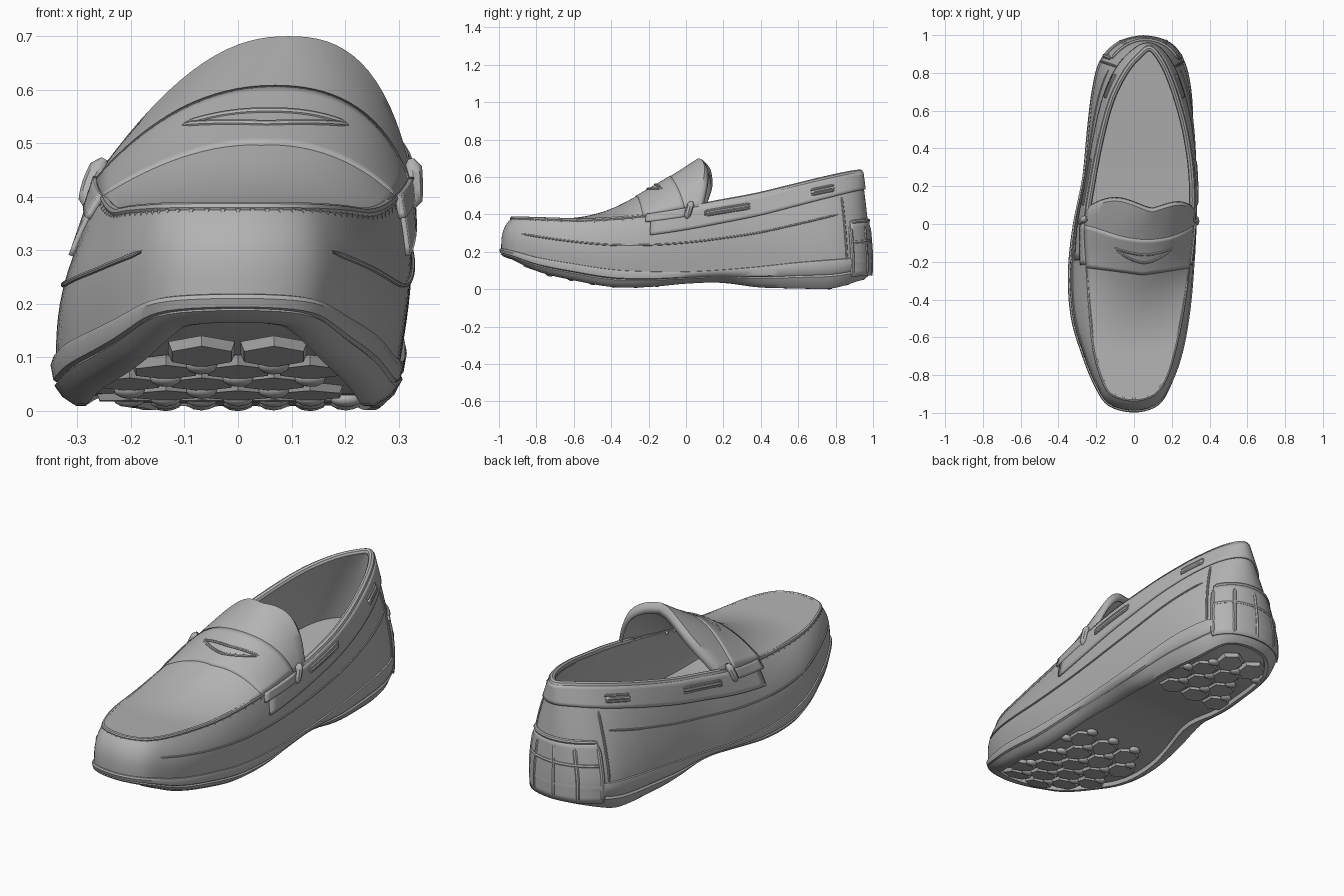
import bpy
import bmesh
from math import pi, cos, sin, acos, exp, floor, atan
from mathutils import Vector, Matrix

if "Cube" in bpy.data.objects:
    bpy.data.objects.remove(bpy.data.objects["Cube"])

grey = bpy.data.materials.new("soft grey")
grey.use_nodes = True
grey.diffuse_color = (.45, .45, .45, 1)
grey.node_tree.nodes["Principled BSDF"].inputs["Base Color"].default_value = (.45, .45, .45, 1)

# Half outlines, sampled at equal angles from toe to heel
WIDE_LEFT = [0, .12, .185, .24, .275, .295, .302, .305, .305, .295, .26, .185, .05]
WIDE_RIGHT = [0, -.13, -.2, -.265, -.325, -.34, -.315, -.265, -.24, -.215, -.175, -.085, .05]
RIM_LEFT = [0, .11, .175, .22, .26, .29, .315, .315, .285, .235, .18, .125, .08]
RIM_RIGHT = [0, -.12, -.175, -.215, -.235, -.25, -.26, -.225, -.18, -.125, -.05, .03, .08]
# Heights, sampled at equal steps along the length
BOTTOM = [.165, .09, .045, .012, .012, .03, .035, .01, .005, .005, .05]
SOLE_TOP = [.215, .165, .13, .10, .09, .09, .10, .115, .135, .15, .165]
RIM_TOP = [.38, .375, .37, .38, .40, .43, .465, .50, .545, .59, .625]
ARCH = [0, 0, .005, .045, .13, .22, .32, .4, .4, .4, .4]


def spline(get, t):
    i = floor(t)
    t -= i
    a, b, c, d = (get(i + k) for k in (-1, 0, 1, 2))
    return b + .5 * t * (c - a + t * (2 * a - 5 * b + 4 * c - d + t * (3 * (b - c) + d - a)))


def height(table, y):
    return spline(lambda i: table[max(0, min(10, i))], (max(-1, min(1, y)) + 1) * 5)


def outline(left, right, a):
    ring = left + right[-2:0:-1]
    return spline(lambda i: ring[i % 24], a / pi * 12)


def plan(a, f):
    f = max(0, f)
    g = f ** (2.2 + .9 * cos(a))
    x = (1 - g) * outline(WIDE_LEFT, WIDE_RIGHT, a) + g * outline(RIM_LEFT, RIM_RIGHT, a)
    x += .018 * max(0, sin(a)) * sin(pi * min(1, f))
    y = (1 - g) * -.988 * cos(a) + g * (.003 - .937 * cos(a))
    return Vector((x, y, 0))


def wall(a, f, off=0, z=None):
    """Point on the upper: a runs round the shoe, f runs from sole to rim."""
    p = plan(a, f)
    d = plan(a + .02, f) - plan(a - .02, f)
    p += Vector((d.y, -d.x, 0)).normalized() * off
    y = -cos(a)
    lo, hi = height(SOLE_TOP, y), height(RIM_TOP, y)
    p.z = lo + f * (hi - lo) if z is None else z
    return p


def angle(y):
    return acos(-y)


def spread(lo, hi, n):
    return [lo + (hi - lo) * i / n for i in range(n + 1)]


def finish(name, bm, weld=True):
    if weld:
        bmesh.ops.remove_doubles(bm, verts=bm.verts, dist=.0002)
    bmesh.ops.recalc_face_normals(bm, faces=bm.faces)
    me = bpy.data.meshes.new(name)
    bm.to_mesh(me)
    bm.free()
    ob = bpy.data.objects.new(name, me)
    bpy.context.collection.objects.link(ob)
    me.materials.append(grey)
    bpy.ops.object.select_all(action='DESELECT')
    ob.select_set(True)
    bpy.context.view_layer.objects.active = ob
    bpy.ops.object.shade_smooth_by_angle(angle=.7)
    return ob


def sheet(name, rows, thick=0):
    bm = bmesh.new()
    grid = [[bm.verts.new(p) for p in row] for row in rows]
    for r, s in zip(grid, grid[1:]):
        for i in range(len(r) - 1):
            bm.faces.new((r[i], r[i + 1], s[i + 1], s[i]))
    ob = finish(name, bm)
    if thick:
        mod = ob.modifiers.new("thickness", 'SOLIDIFY')
        mod.thickness, mod.offset = thick, 0


def tube(name, points, radius):
    rows = []
    for i, p in enumerate(points):
        d = (points[min(i + 1, len(points) - 1)] - points[max(i - 1, 0)]).normalized()
        side = d.cross(Vector((0, 0, 1)) if abs(d.z) < .8 else Vector((0, 1, 0))).normalized()
        up = side.cross(d)
        r = radius * (.4 if i in (0, len(points) - 1) else 1)
        rows.append([p + r * (side * cos(k * pi / 4) + up * sin(k * pi / 4)) for k in range(9)])
    sheet(name, rows)


ROUND = spread(0, 2 * pi, 120)
HALF = spread(0, pi, 60)

# Upper wall, folding over the rim into the lining
rows = [[wall(a, f) for a in ROUND] for f in spread(0, 1, 14)]
rows += [[wall(a, f, -.022) for a in ROUND] for f in spread(1, .2, 10)]
sheet("upper", rows)
sheet("insole", [[wall(a, .2, -.022).lerp(wall(2 * pi - a, .2, -.022), t)
                  for t in spread(0, 1, 10)] for a in HALF])


# Sole with a rounded edge and recessed underside
def sole_ring(part, off, lift=0):
    ring = []
    for a in ROUND:
        y = -cos(a)
        lo, hi = height(BOTTOM, y), height(SOLE_TOP, y)
        waist = .03 * exp(-((y - .15) / .2) ** 2) * (1 - part)
        ring.append(wall(a, 0, off - waist, lo + part * (hi - lo) + lift))
    return ring


rings = [sole_ring(0, -.06, .02), sole_ring(0, -.055), sole_ring(0, -.038), sole_ring(.2, -.012),
         sole_ring(.45, .003), sole_ring(.52, -.003), sole_ring(.58, .005), sole_ring(.9, .01),
         sole_ring(1.05, .006), sole_ring(1.1, -.01)]
sheet("sole", rings)
sheet("sole_underside", [[rings[0][i].lerp(rings[0][120 - i], t) for t in spread(0, 1, 8)]
                         for i in range(61)])

# Hexagonal tread blocks and studs
lugs, studs = bmesh.new(), bmesh.new()
for row in range(-8, 9):
    y = row * .115
    if not (-.87 < y < -.15 or .38 < y < .88):
        continue
    a = angle(y)
    x_min, x_max = plan(2 * pi - a, 0).x, plan(a, 0).x
    tilt = Matrix.Rotation(atan((height(BOTTOM, y + .04) - height(BOTTOM, y - .04)) / .08), 4, 'X')
    for col in range(-3, 4):
        x = col * .135 + .067 * (row % 2)
        if x_min + .09 < x < x_max - .09:
            place = Matrix.Translation((x, y, height(BOTTOM, y) + .018)) @ tilt
            bmesh.ops.create_cone(lugs, cap_ends=True, segments=6, radius1=.064, radius2=.072,
                                  depth=.018, matrix=place)
        if x_min + .08 < x < x_max - .08 and -.87 < y + .075 < .88:
            place = Matrix.Translation((x, y + .075, height(BOTTOM, y + .075) + .012))
            bmesh.ops.create_icosphere(studs, subdivisions=2, radius=.03,
                                       matrix=place @ tilt @ Matrix.Diagonal((1, .8, .5, 1)))
finish("tread_blocks", lugs, False)
finish("tread_studs", studs, False)


# Vamp, arching up into the tongue
def vamp(a, w, lift=0):
    left, right = wall(a, 1), wall(2 * pi - a, 1)
    p = right.lerp(left, (w + 1) / 2)
    h = height(ARCH, p.y)
    s = 1 - abs(w) ** (1.7 + .7 * max(0, min(1, (p.y + .3) / .35)))
    k = max(0, min(1, (p.y + .1) / .17))
    p.x += .25 * s * h
    p.y += (.048 - .02 * w) * sin(pi * abs(w) ** 1.3) * k * k
    p.z += h * s + lift
    return p


ACROSS = spread(-1, 1, 32)
rows = [[vamp(a, w) for w in ACROSS] for a in spread(0, angle(.065), 50)]
rows.append([p + Vector((0, .012, -.015)) for p in rows[-1]])
rows.append([p + Vector((0, .004, -.03)) for p in rows[-1]])
sheet("vamp_and_tongue", rows, .014)


# Saddle strap with a crescent slot
def strap(t, w, lift=.006):
    front, back = -.25 - .04 * (1 - abs(w)), -.01 - .08 * (1 - w * w)
    return vamp(angle(front + t * (back - front)), w, lift)


sheet("saddle_strap", [[strap(t, w) for w in ACROSS] for t in spread(0, 1, 10)], .01)
for name, bow in (("slot_upper_lip", .08), ("slot_lower_lip", .3)):
    tube(name, [strap(.64 - bow * (1 - (w / .55) ** 2), w, .011)
                for w in spread(-.55, .55, 20)], .007)

# Raised seam round the vamp, with gathered stitches
tube("vamp_seam", [wall(a, 1, -.004) for a in spread(-angle(-.05), angle(-.05), 80)], .01)
stitches = bmesh.new()
for a in spread(-angle(-.25), angle(-.25), 44):
    p, q = wall(a, .95, .002), wall(a, 1, -.035)
    turn = (q - p).to_track_quat('X', 'Z').to_matrix().to_4x4()
    bmesh.ops.create_icosphere(stitches, subdivisions=1, radius=.015, matrix=Matrix.Translation(
        (p + q) / 2) @ turn @ Matrix.Diagonal((1.7, .6, .7, 1)))
finish("vamp_stitches", stitches, False)

# Collar band and rolled rim
start = angle(-.2)
rows = []
for t in spread(0, 1, 6):
    row = []
    for a in spread(start, 2 * pi - start, 80):
        low = .67 - .13 * cos(a)
        row.append(wall(a, low + t * (1 - low), .004))
    rows.append(row)
sheet("collar_band", rows, .01)
tube("collar_rim", [wall(a, 1, -.01) for a in spread(angle(-.02), 2 * pi - angle(-.02), 80)], .016)


# Parts repeated on both sides
def both(label, build):
    build("left_" + label, lambda a: a)
    build("right_" + label, lambda a: 2 * pi - a)


def lace(lo, hi):
    def build(name, side):
        for edge, f in (("top", .91), ("bottom", .85)):
            tube(f"{name}_{edge}", [wall(side(angle(y)), f, .01) for y in spread(lo, hi, 14)], .007)
        tube(name, [wall(side(angle(y)), .88, .01) for y in spread(lo, hi, 14)], .01)
    return build


def tab(name, side):
    sheet(name, [[wall(side(angle(y)), f, .006) for y in spread(-.23, 0, 8)]
                 for f in spread(.88, 1.02, 4)], .014)
    tube(name + "_knot", [wall(side(angle(.03 - .03 * t)), 1.1 - .25 * t, .004 + .03 * (1 - t) * t)
                          for t in spread(0, 1, 6)], .018)


def seam(name, side):
    tube(name, [wall(side(angle(y)), .47 + .12 * y * y, .001) for y in spread(-.9, .84, 50)], .005)


def counter_edge(name, side):
    tube(name, [wall(side(angle(.87)), f, .001) for f in spread(0, .75, 14)], .006)


both("front_lace", lace(.1, .36))
both("rear_lace", lace(.7, .83))
both("strap_tab", tab)
both("side_seam", seam)
both("counter_edge", counter_edge)

# Rubber heel counter with upright ribs
edge = angle(.9)
sheet("heel_counter", [[wall(a, f, .004) for a in spread(edge, 2 * pi - edge, 30)]
                       for f in spread(-.2, .44, 10)], .008)
for i, a in enumerate(spread(edge, 2 * pi - edge, 4)):
    tube(f"heel_rib_{i}", [wall(a, f, .001) for f in spread(-.2, .4, 10)], .012)
for name, f in (("heel_top_seam", .44), ("heel_middle_seam", .2)):
    tube(name, [wall(a, f, .002) for a in spread(edge, 2 * pi - edge, 30)], .011)
